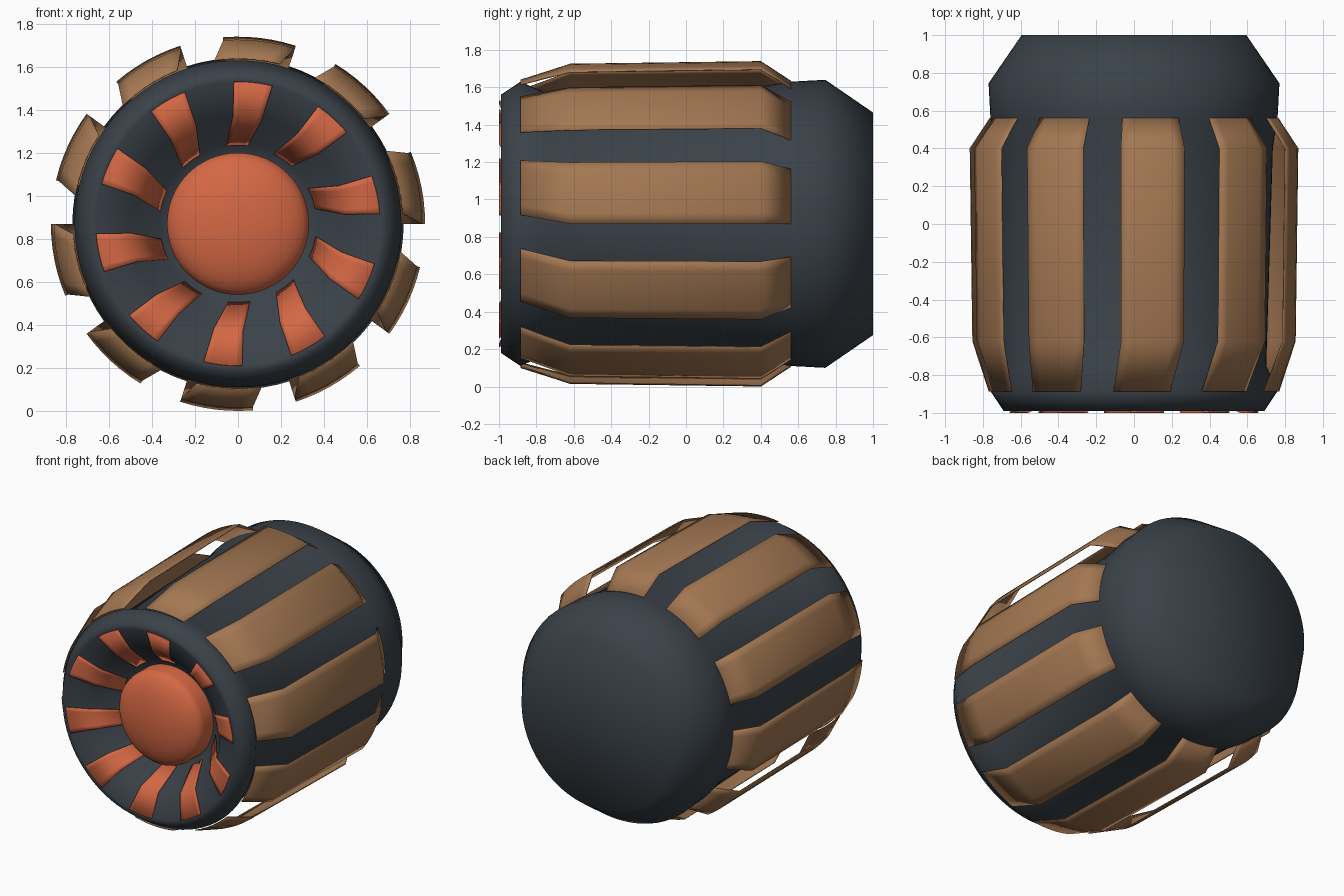
import bpy, bmesh
from math import sin, cos, pi, radians

cube = bpy.data.objects.get("Cube")
if cube:
    bpy.data.objects.remove(cube)

AXIS_Z = 0.87
COUNT = 10


def material(name, rgb):
    m = bpy.data.materials.new(name)
    m.use_nodes = True
    m.diffuse_color = (*rgb, 1)
    m.node_tree.nodes["Principled BSDF"].inputs["Base Color"].default_value = (*rgb, 1)
    return m


charcoal = material("charcoal", (0.042, 0.054, 0.066))
brown = material("brown", (0.37, 0.187, 0.085))
orange = material("orange", (0.66, 0.138, 0.058))


def point(y, r, angle):
    return (r * cos(angle), y, AXIS_Z + r * sin(angle))


def finish(name, bm, mat):
    me = bpy.data.meshes.new(name)
    bm.to_mesh(me)
    bm.free()
    me.materials.append(mat)
    me.shade_smooth()
    ob = bpy.data.objects.new(name, me)
    bpy.context.collection.objects.link(ob)
    return ob


def lathe(name, profile, mat, segs=80):
    """Revolve (y, r) points about the long axis; r = 0 closes to a pole."""
    bm = bmesh.new()
    rings = []
    for y, r in profile:
        n = segs if r else 1
        rings.append([bm.verts.new(point(y, r, 2 * pi * i / segs)) for i in range(n)])
    for a, b in zip(rings, rings[1:]):
        for i in range(segs):
            j = (i + 1) % segs
            corners = [a[i % len(a)], a[j % len(a)], b[j % len(b)], b[i % len(b)]]
            bm.faces.new(list(dict.fromkeys(corners)))
    bmesh.ops.recalc_face_normals(bm, faces=bm.faces)
    return finish(name, bm, mat)


def curved_strip(name, profile, start, width, mat, thickness, segs=6):
    """Strip along (y, r, twist) points, spanning an arc about the axis."""
    bm = bmesh.new()
    rows = [[bm.verts.new(point(y, r, radians(start + twist + width * i / segs)))
             for i in range(segs + 1)] for y, r, twist in profile]
    for a, b in zip(rows, rows[1:]):
        for i in range(segs):
            bm.faces.new((a[i], a[i + 1], b[i + 1], b[i]))
    ob = finish(name, bm, mat)
    mod = ob.modifiers.new("thickness", "SOLIDIFY")
    mod.thickness = thickness
    mod.offset = 0
    return ob


# Main drum: rear cap, waist, rounded front lip and recessed front dish
lathe("drum_body", [
    (1.0, 0), (1.0, 0.595), (0.745, 0.77), (0.56, 0.76), (0.4, 0.735),
    (-0.75, 0.70), (-0.885, 0.76), (-0.99, 0.69), (-0.99, 0.66),
    (-0.92, 0.5), (-0.76, 0.37), (-0.74, 0.3), (-0.74, 0)], charcoal)

# Domed hub in the dish
dome = [(-0.85 - 0.12 * cos(t * pi / 16), 0.33 * sin(t * pi / 16)) for t in range(9)]
dome[0] = (dome[0][0], 0)
lathe("front_hub", dome + [(-0.73, 0.33)], orange, 64)

# Outer slats and the kinked inlays of the dish
slat = [(0.56, 0.762, 0), (0.4, 0.867, 0), (-0.62, 0.853, 0), (-0.885, 0.768, 3.5)]
inlay = [(-0.997, 0.66, 0), (-0.929, 0.5, 1), (-0.77, 0.367, 7)]
for k in range(COUNT):
    turn = k * 360 / COUNT
    curved_strip(f"outer_slat_{k + 1}", slat, turn, 22.6, brown, 0.006)
    curved_strip(f"dish_inlay_{k + 1}", inlay, turn + 4, 15.7, orange, 0.006)
